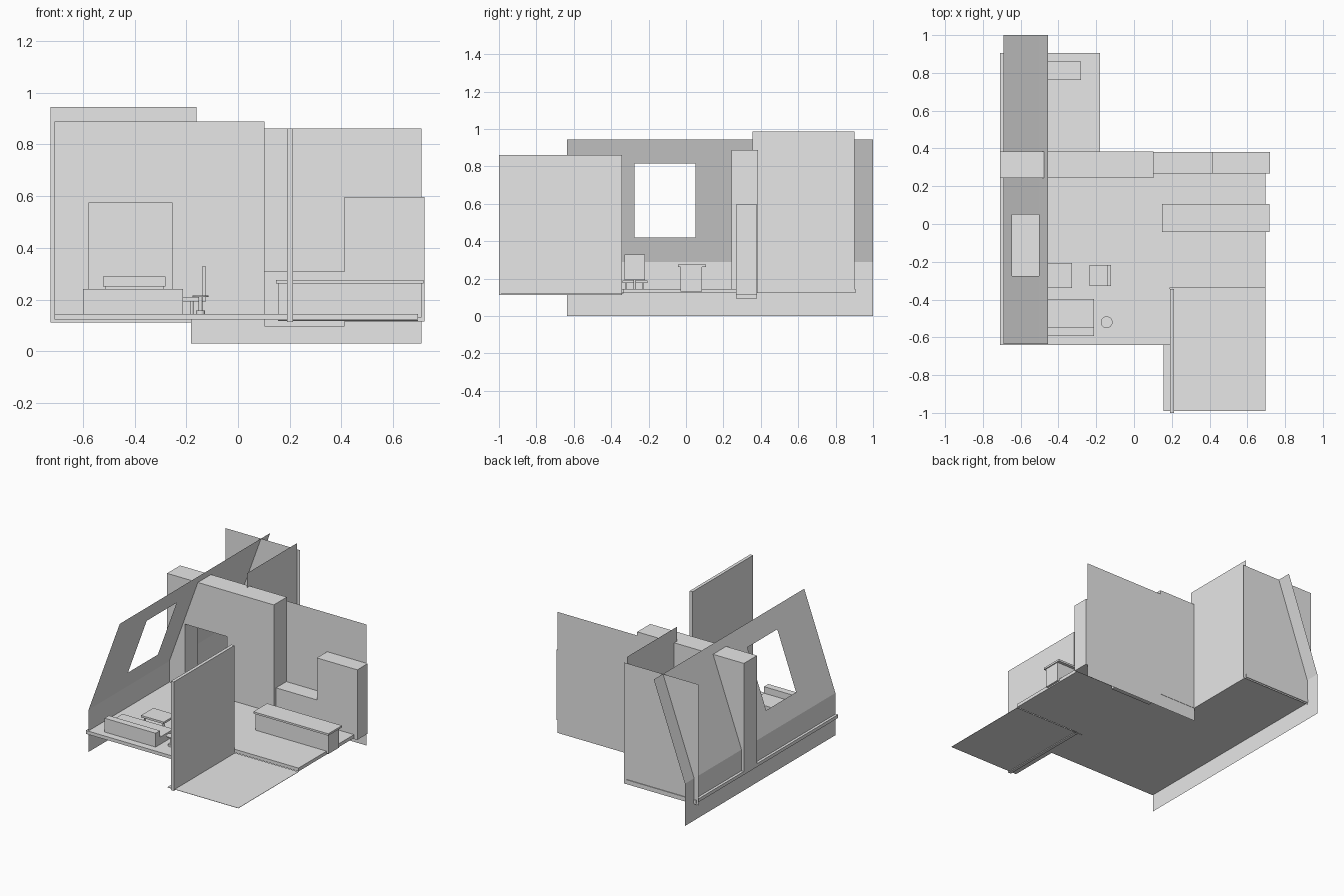
import bpy
import bmesh
from mathutils import Vector

cube = bpy.data.objects.get("Cube")
if cube:
    bpy.data.objects.remove(cube, do_unlink=True)

grey = bpy.data.materials.new("plain_grey")
grey.use_nodes = True
GREY = (0.8, 0.8, 0.8, 1)
grey.diffuse_color = GREY
for node in grey.node_tree.nodes:
    if node.type == 'BSDF_PRINCIPLED':
        node.inputs["Base Color"].default_value = GREY


def finish(name, bm):
    mesh = bpy.data.meshes.new(name)
    bm.to_mesh(mesh)
    bm.free()
    mesh.materials.append(grey)
    obj = bpy.data.objects.new(name, mesh)
    bpy.context.collection.objects.link(obj)
    return obj


def prism(name, points, offset):
    """Polygon swept along offset; a zero offset leaves a flat sheet."""
    bm = bmesh.new()
    face = bm.faces.new([bm.verts.new(p) for p in points])
    if Vector(offset).length > 0:
        out = bmesh.ops.extrude_face_region(bm, geom=[face], use_keep_orig=True)
        verts = [g for g in out["geom"] if isinstance(g, bmesh.types.BMVert)]
        bmesh.ops.translate(bm, verts=verts, vec=offset)
        bmesh.ops.recalc_face_normals(bm, faces=bm.faces)
    return finish(name, bm)


def box(name, x, y, z):
    pts = [(x[0], y[0], z[0]), (x[1], y[0], z[0]), (x[1], y[1], z[0]), (x[0], y[1], z[0])]
    return prism(name, pts, (0, 0, z[1] - z[0]))


def disc(name, centre, radius, z):
    bm = bmesh.new()
    bmesh.ops.create_cone(bm, cap_ends=True, segments=24, radius1=radius, radius2=radius,
                          depth=z[1] - z[0])
    bmesh.ops.translate(bm, verts=bm.verts, vec=(*centre, (z[0] + z[1]) / 2))
    obj = finish(name, bm)
    for poly in obj.data.polygons:
        poly.use_smooth = abs(poly.normal.z) < 0.5
    return obj


def wall_x(name, x, y, z):
    """Flat wall across x at depth y."""
    prism(name, [(x[0], y, z[0]), (x[1], y, z[0]), (x[1], y, z[1]), (x[0], y, z[1])], (0, 0, 0))


FLOOR = 0.145
BASE = 0.122

# Floors: stepped slab and the thin lower terrace
outline = [(-.71, -.64), (.19, -.64), (.19, -.335), (.695, -.335),
           (.695, .38), (-.18, .38), (-.18, .905), (-.71, .905)]
prism("main_floor", [(x, y, BASE) for x, y in outline], (0, 0, FLOOR - BASE))
box("terrace_floor", (.155, .695), (-.99, -.335), (.118, .12))

# Sloping side wall with a window opening
bm = bmesh.new()
profile = [(-.692, 0), (-.692, .29), (-.645, .42), (-.502, .815), (-.455, .944)]
lengths = [-.635, -.275, .05, 1]
grid = [[bm.verts.new((x, y, z)) for y in lengths] for x, z in profile]
for i in range(len(profile) - 1):
    for j in range(len(lengths) - 1):
        if (i, j) != (2, 1):
            bm.faces.new((grid[i][j], grid[i][j + 1], grid[i + 1][j + 1], grid[i + 1][j]))
finish("sloping_wall", bm)

# Flat walls
wall_x("back_room_wall", (-.725, -.16), .9, (.112, .944))
wall_x("kitchen_back_wall", (-.182, .71), .383, (.03, .862))
prism("back_room_side_wall", [(-.18, .355, BASE), (-.18, .9, BASE),
                              (-.18, .9, .987), (-.18, .355, .987)], (0, 0, 0))
box("terrace_divider", (.19, .212), (-1, -.343), (.113, .862))

# Thick partition with a doorway
door = [(-.71, BASE), (-.575, BASE), (-.575, .575), (-.255, .575),
        (-.255, BASE), (.102, BASE), (.102, .888), (-.71, .888)]
prism("doorway_partition", [(x, .243, z) for x, z in door], (0, .142, 0))

# Kitchen units along the back
box("low_cupboard", (.102, .412), (.268, .38), (.095, .308))
box("tall_cupboard", (.412, .72), (.268, .38), (.115, .597))

# Island counter and washstand: body with overhanging top
box("island_body", (.155, .71), (-.03, .085), (.13, .262))
box("island_top", (.147, .717), (-.043, .106), (.262, .275))
box("washstand_body", (-.513, -.287), (.77, .855), (FLOOR, .25))
box("washstand_top", (-.522, -.281), (.763, .86), (.25, .29))

# Sofa: seat and backrest
box("sofa_seat", (-.6, -.212), (-.545, -.397), (FLOOR, .195))
box("sofa_back", (-.6, -.212), (-.592, -.545), (FLOOR, .24))

# Low table
box("table_top", (-.5, -.327), (-.34, -.207), (.176, .19))
for x in (-.485, -.342):
    for y in (-.32, -.232):
        box("table_leg", (x - .004, x + .004), (y - .004, y + .004), (FLOOR, .176))

# Chair
box("chair_seat", (-.235, -.123), (-.328, -.218), (.193, .207))
box("chair_back", (-.14, -.123), (-.328, -.218), (.207, .328))
disc("chair_post", (-.179, -.273), .007, (FLOOR, .193))

# Round side table
for name, radius, z in (("side_table_base", .018, (FLOOR, .158)),
                        ("side_table_post", .007, (.158, .21)),
                        ("side_table_top", .031, (.21, .216))):
    disc(name, (-.145, -.52), radius, z)
